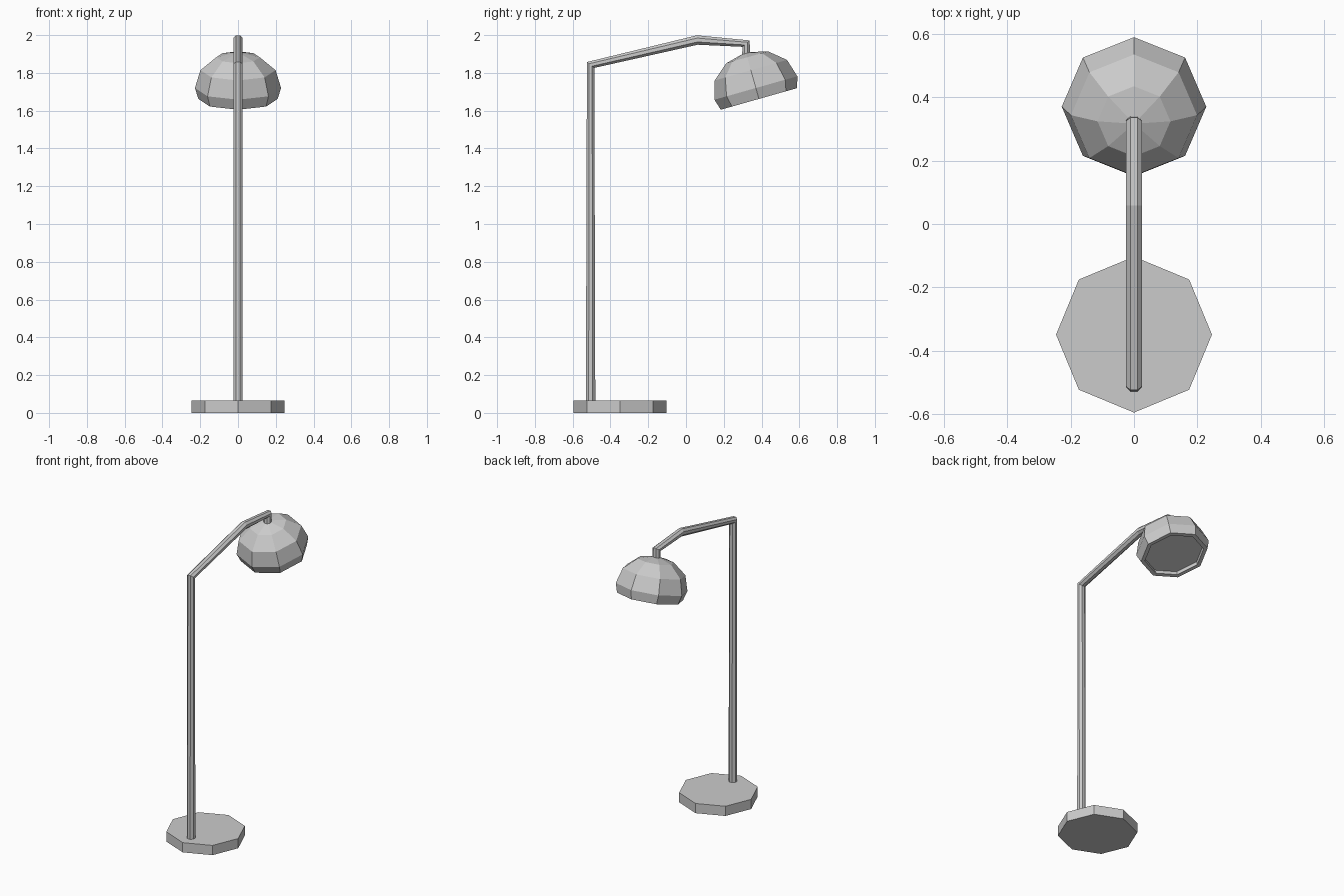
import bpy, bmesh
from math import sin, cos, pi, radians
from mathutils import Matrix, Vector

cube = bpy.data.objects.get("Cube")
if cube:
    bpy.data.objects.remove(cube)

grey = bpy.data.materials.new("plain_grey")
grey.use_nodes = True
colour = (0.6, 0.6, 0.6, 1)
grey.diffuse_color = colour
grey.node_tree.nodes["Principled BSDF"].inputs["Base Color"].default_value = colour

SIDES = 8


def loft(name, rings, matrix=Matrix()):
    """Skin a list of equal-length point rings and cap both ends."""
    bm = bmesh.new()
    loops = [[bm.verts.new(matrix @ p) for p in ring] for ring in rings]
    for a, b in zip(loops, loops[1:]):
        for i in range(SIDES):
            j = (i + 1) % SIDES
            bm.faces.new((a[i], a[j], b[j], b[i]))
    bm.faces.new(loops[0][::-1])
    bm.faces.new(loops[-1])
    bmesh.ops.recalc_face_normals(bm, faces=bm.faces)
    mesh = bpy.data.meshes.new(name)
    bm.to_mesh(mesh)
    bm.free()
    mesh.materials.append(grey)
    obj = bpy.data.objects.new(name, mesh)
    bpy.context.collection.objects.link(obj)
    return obj


def ring(radius, z, turn=0.0):
    return [Vector((radius * cos(2 * pi * i / SIDES + turn),
                    radius * sin(2 * pi * i / SIDES + turn), z)) for i in range(SIDES)]


# Octagonal foot
loft("base", [ring(0.246, 0), ring(0.246, 0.066)], Matrix.Translation((0, -0.349, 0)))

# Bent tube: upright, arm and short drop, its rings turned halfway at each bend
path = [Vector((0, y, z)) for y, z in
        [(-0.505, 0.05), (-0.505, 1.842), (0.06, 1.974), (0.318, 1.955), (0.318, 1.85)]]
tube = []
for k, point in enumerate(path):
    before = (point - path[k - 1]).normalized() if k else Vector()
    after = (path[k + 1] - point).normalized() if k + 1 < len(path) else Vector()
    along = (before + after).normalized()
    across = Vector((1, 0, 0))
    up = along.cross(across)
    tube.append([point + across * p.x + up * p.y for p in ring(0.027, 0, pi / SIDES)])
loft("stand_and_arm", tube)

# Tilted faceted shade with a recessed underside
profile = [(0.185, -0.035), (0.185, -0.06), (0.21, -0.06), (0.228, 0),
           (0.199, 0.098), (0.115, 0.169), (0.02, 0.192)]
tilt = Matrix.Translation((0, 0.37, 1.72)) @ Matrix.Rotation(radians(15.8), 4, "X")
loft("lamp_shade", [ring(r, z) for r, z in profile], tilt)
